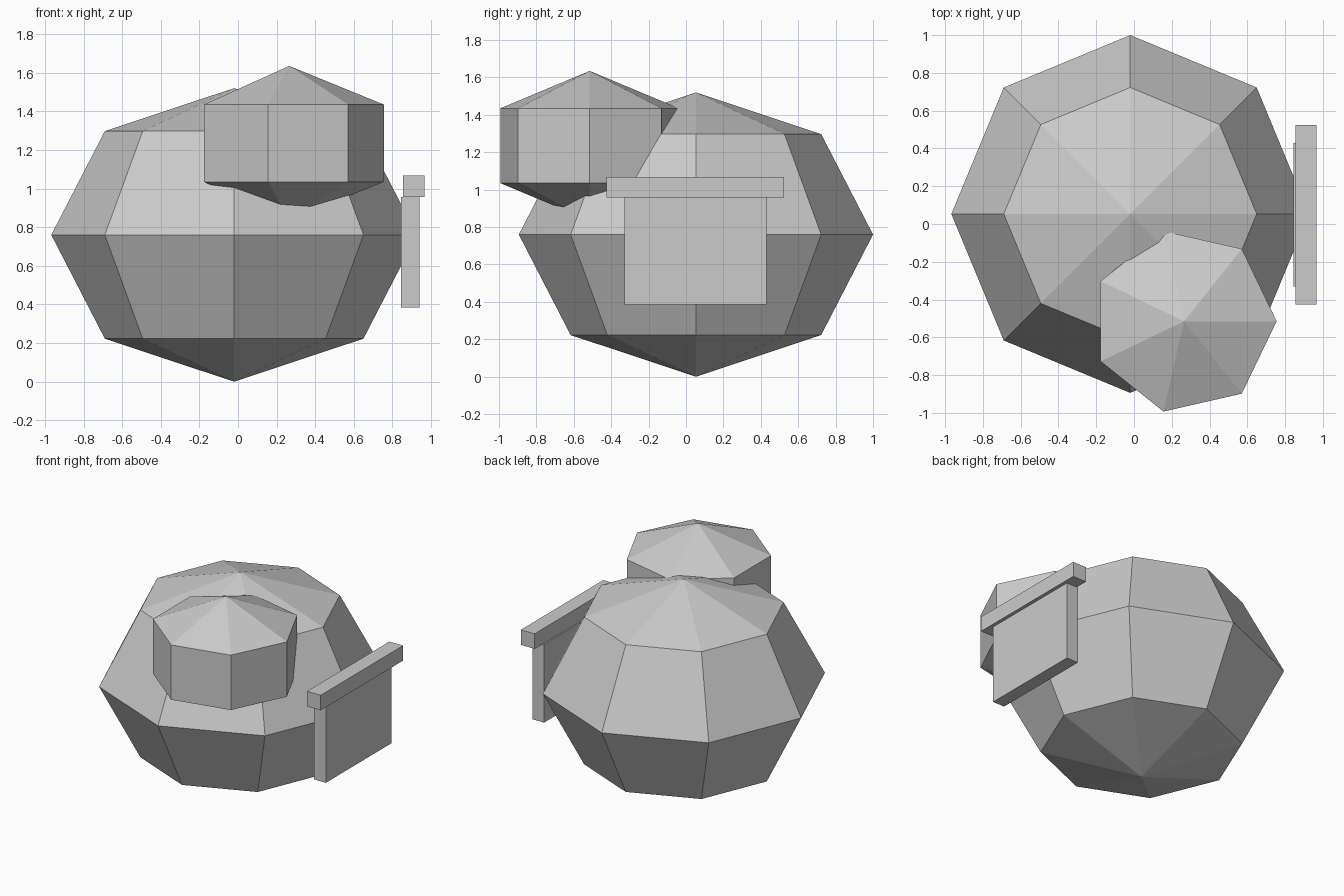
import bpy, bmesh
from math import sin, cos, pi

if "Cube" in bpy.data.objects:
    bpy.data.objects.remove(bpy.data.objects["Cube"])

grey = bpy.data.materials.new("light_grey")
grey.diffuse_color = (0.6, 0.6, 0.6, 1)
grey.use_nodes = True
grey.node_tree.nodes["Principled BSDF"].inputs["Base Color"].default_value = grey.diffuse_color


def finish(name, bm, loc):
    bmesh.ops.recalc_face_normals(bm, faces=bm.faces)
    mesh = bpy.data.meshes.new(name)
    bm.to_mesh(mesh)
    bm.free()
    mesh.materials.append(grey)
    obj = bpy.data.objects.new(name, mesh)
    obj.location = loc
    bpy.context.collection.objects.link(obj)


def faceted_ball(name, loc, radius, half_height, sides, rings):
    """Flat-shaded ball with a corner pointing to +x."""
    bm = bmesh.new()
    top = bm.verts.new((0, 0, half_height))
    bottom = bm.verts.new((0, 0, -half_height))
    loops = []
    for i in range(1, rings):
        a = pi * i / rings
        loops.append([bm.verts.new((radius * sin(a) * cos(2 * pi * k / sides),
                                    radius * sin(a) * sin(2 * pi * k / sides),
                                    half_height * cos(a))) for k in range(sides)])
    for k in range(sides):
        n = (k + 1) % sides
        bm.faces.new((top, loops[0][k], loops[0][n]))
        bm.faces.new((bottom, loops[-1][n], loops[-1][k]))
        for a, b in zip(loops, loops[1:]):
            bm.faces.new((a[k], b[k], b[n], a[n]))
    finish(name, bm, loc)


def box(name, lo, hi):
    bm = bmesh.new()
    bmesh.ops.create_cube(bm, size=1)
    bmesh.ops.scale(bm, vec=[h - l for l, h in zip(lo, hi)], verts=bm.verts)
    finish(name, bm, [(l + h) / 2 for l, h in zip(lo, hi)])


# Large rounded body and the smaller head sunk into its front
faceted_ball("body", (-0.02, 0.053, 0.76), 0.947, 0.76, 8, 4)
faceted_ball("head", (0.265, -0.515, 1.235), 0.566, 0.4, 7, 3)

# Side panel with its overhanging top bar
box("side_panel", (0.845, -0.33, 0.385), (0.94, 0.43, 0.957))
box("top_bar", (0.855, -0.425, 0.957), (0.965, 0.525, 1.067))
